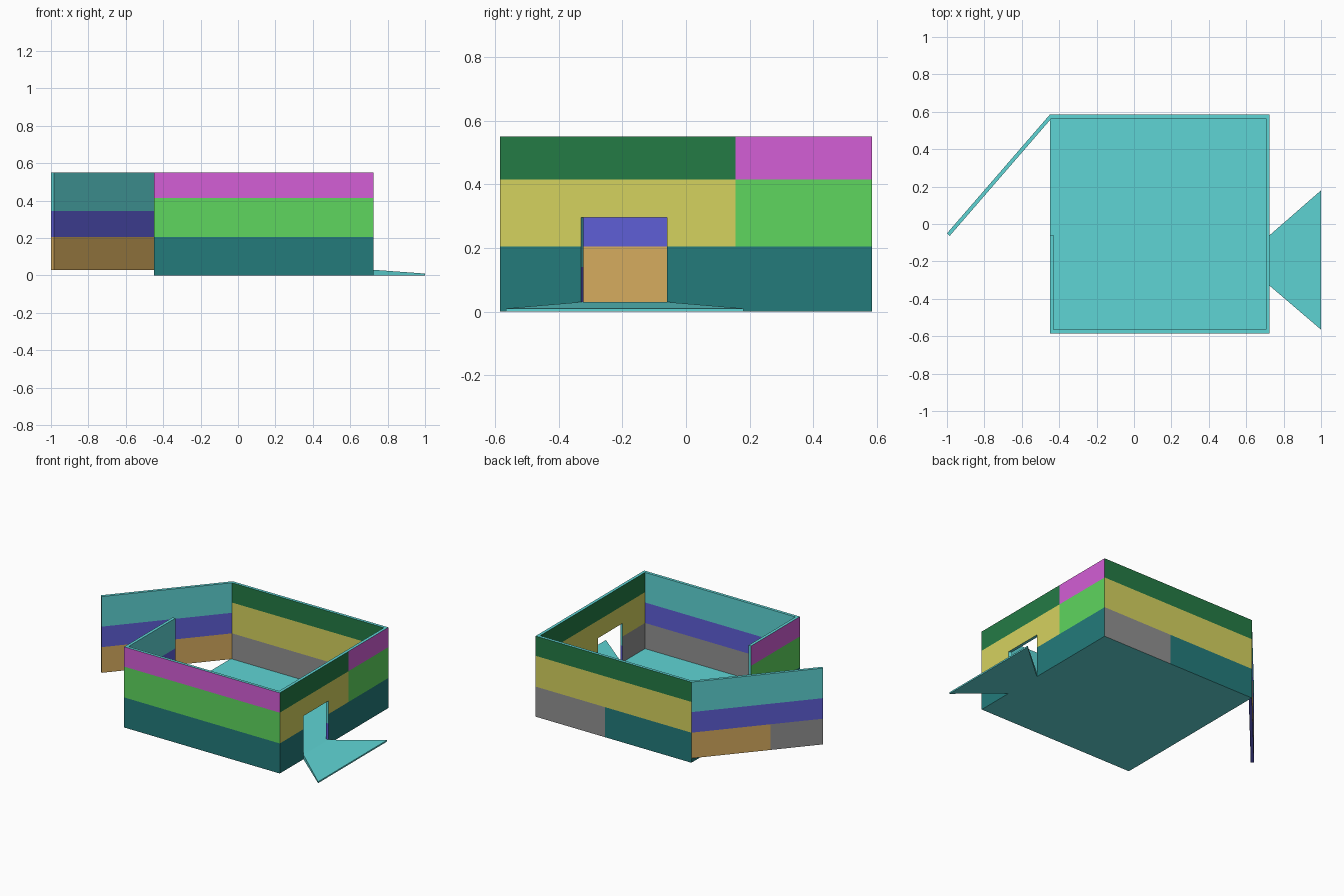
import bpy, bmesh
from mathutils import Vector

if "Cube" in bpy.data.objects:
    bpy.data.objects.remove(bpy.data.objects["Cube"])

# ---- palette (sRGB 0-255) ----
PALETTE = {
    "cyan": (95, 213, 213), "dark_teal": (35, 123, 123), "gray": (146, 146, 146),
    "pink": (211, 94, 214), "green": (94, 214, 94), "dark_green": (36, 123, 69),
    "yellow": (213, 210, 95), "purple": (95, 95, 214), "orange": (214, 172, 95),
}
NAMES = list(PALETTE)
MATS = []


def linear(v):
    v /= 255
    return v / 12.92 if v <= 0.04045 else ((v + 0.055) / 1.055) ** 2.4


for name, rgb in PALETTE.items():
    m = bpy.data.materials.new(name)
    m.diffuse_color = (*[linear(v) for v in rgb], 1)
    m.use_nodes = True
    m.node_tree.nodes["Principled BSDF"].inputs["Base Color"].default_value = m.diffuse_color
    MATS.append(m)

# ---- main dimensions ----
X0, X1, Y1, H, T, FLOOR = -0.45, 0.725, 0.585, 0.55, 0.02, 0.03
DOOR_Y0, DOOR_Y1, DOOR_Z = -0.33, -0.06, 0.295
LOW = 0.205

# banded colour schemes: low, middle, high, height of upper band
FOREST = ("dark_teal", "yellow", "dark_green", 0.415)
CANDY = ("dark_teal", "green", "pink", 0.415)
OCEAN = ("orange", "purple", "cyan", 0.345)


def band(scheme, z, low=None):
    if z < LOW:
        return low or scheme[0]
    return scheme[1] if z < scheme[3] else scheme[2]


def prism(foot, z0, z1):
    """Vertical prism over a footprint of points."""
    bm = bmesh.new()
    bot = [bm.verts.new((x, y, z0)) for x, y in foot]
    top = [bm.verts.new((x, y, z1)) for x, y in foot]
    bm.faces.new(bot)
    bm.faces.new(top)
    n = len(foot)
    for i in range(n):
        j = (i + 1) % n
        bm.faces.new((bot[i], bot[j], top[j], top[i]))
    bmesh.ops.recalc_face_normals(bm, faces=bm.faces)
    return bm


def rect(xa, xb, ya, yb):
    return [(xa, ya), (xb, ya), (xb, yb), (xa, yb)]


def cut(bm, co, no):
    bmesh.ops.bisect_plane(bm, geom=bm.verts[:] + bm.edges[:] + bm.faces[:],
                           plane_co=co, plane_no=no)


def cut_z(bm, *heights):
    for z in heights:
        cut(bm, (0, 0, z), (0, 0, 1))


def finish(name, bm, rule):
    """Colour faces by rule(centre, normal) and make the object."""
    bm.normal_update()
    for f in bm.faces:
        f.material_index = NAMES.index(rule(f.calc_center_median(), f.normal))
    me = bpy.data.meshes.new(name)
    bm.to_mesh(me)
    bm.free()
    for m in MATS:
        me.materials.append(m)
    bpy.context.collection.objects.link(bpy.data.objects.new(name, me))


def wall_rule(c, n):
    """Colour of the fixed walls by side, height and direction."""
    if abs(n.z) > 0.5:
        return "cyan"
    if n.x > 0.5 and c.x > X1 - 0.005:                  # right outside
        return band(CANDY if c.y > 0.155 else FOREST, c.z)
    if n.x < -0.5:
        if c.x < 0:                                     # left outside
            return band(CANDY, c.z)
        return band(FOREST, c.z, "gray" if c.y < DOOR_Y1 else None)  # right inside
    if n.y < -0.5 and c.y < -Y1 + 0.005:                # front outside
        return band(CANDY, c.z)
    if n.y > 0.5 and c.y > Y1 - 0.005:                  # back outside
        return band(FOREST, c.z, "gray" if c.x > 0.2 else None)
    if n.y < -0.5 and c.y > 0.5:                        # back inside
        return band(FOREST, c.z, "gray")
    if n.y > 0.5 and c.y < -0.5:                        # front inside
        return band(OCEAN, c.z, "gray")
    if c.x > 0:                                         # doorway sides
        return "cyan" if c.z > 0.14 else "purple"
    return band(OCEAN, c.z)                             # left inside and end


# floor slab
finish("floor", prism(rect(X0, X1 - T, -Y1 + T, Y1 - T), 0, FLOOR),
       lambda c, n: "dark_teal" if n.x < -0.5 else "cyan")

# front wall
bm = prism(rect(X0, X1, -Y1, -Y1 + T), 0, H)
cut_z(bm, LOW, 0.345, 0.415)
finish("front_wall", bm, wall_rule)

# back wall
bm = prism(rect(X0, X1, Y1 - T, Y1), 0, H)
cut_z(bm, LOW, 0.415)
cut(bm, (0.2, 0, 0), (1, 0, 0))
finish("back_wall", bm, wall_rule)

# short left wall beside the gate opening
bm = prism(rect(X0, X0 + T, -Y1 + T, DOOR_Y1), FLOOR, H)
cut_z(bm, LOW, 0.345, 0.415)
finish("left_wall", bm, wall_rule)

# right wall with a doorway
bm = prism(rect(X1 - T, X1, -Y1 + T, Y1 - T), 0, H)
cut_z(bm, FLOOR, 0.14, LOW, DOOR_Z, 0.415)
for y in (DOOR_Y0, DOOR_Y1, 0.155):
    cut(bm, (0, y, 0), (0, 1, 0))
hole = []
for f in bm.faces:
    c = f.calc_center_median()
    if abs(f.normal.x) > 0.5 and DOOR_Y0 < c.y < DOOR_Y1 and FLOOR < c.z < DOOR_Z:
        hole.append(f)
bmesh.ops.delete(bm, geom=hole, context='FACES')
bmesh.ops.bridge_loops(bm, edges=[e for e in bm.edges if e.is_boundary])
for v in bm.verts:                                      # slightly skewed jamb
    if abs(v.co.y - DOOR_Y0) < 1e-4 and v.co.x < X1 - 0.01 and FLOOR - 0.01 < v.co.z < DOOR_Z + 0.01:
        v.co.y += 0.008
bmesh.ops.recalc_face_normals(bm, faces=bm.faces)
finish("right_wall", bm, wall_rule)

# open gate swinging out from the back left corner
hinge, tip = Vector((X0, Y1, 0)), Vector((-1, -0.05, 0))
along = (tip - hinge).normalized()
side = Vector((-along.y, along.x, 0)) * T
gate = [hinge, tip, tip + side, hinge + side]
bm = prism([(p.x, p.y) for p in gate], FLOOR, H)
cut_z(bm, LOW, 0.345)
cut(bm, hinge.lerp(tip, 0.6), along)


def gate_rule(c, n):
    if abs(n.z) > 0.5:
        return "cyan" if n.z > 0 else "purple"
    outside = n.dot(side) < -0.5 * T
    return band(OCEAN, c.z, "gray" if outside and c.y < 0.2 else None)


finish("gate", bm, gate_rule)

# flared entrance ramp
bm = prism([(X1, DOOR_Y0), (1, -0.565), (1, 0.18), (X1, DOOR_Y1)], 0, FLOOR)
for v in bm.verts:
    if v.co.x > 0.99 and v.co.z > 0.01:
        v.co.z = 0.01
finish("ramp", bm, lambda c, n: "cyan")
